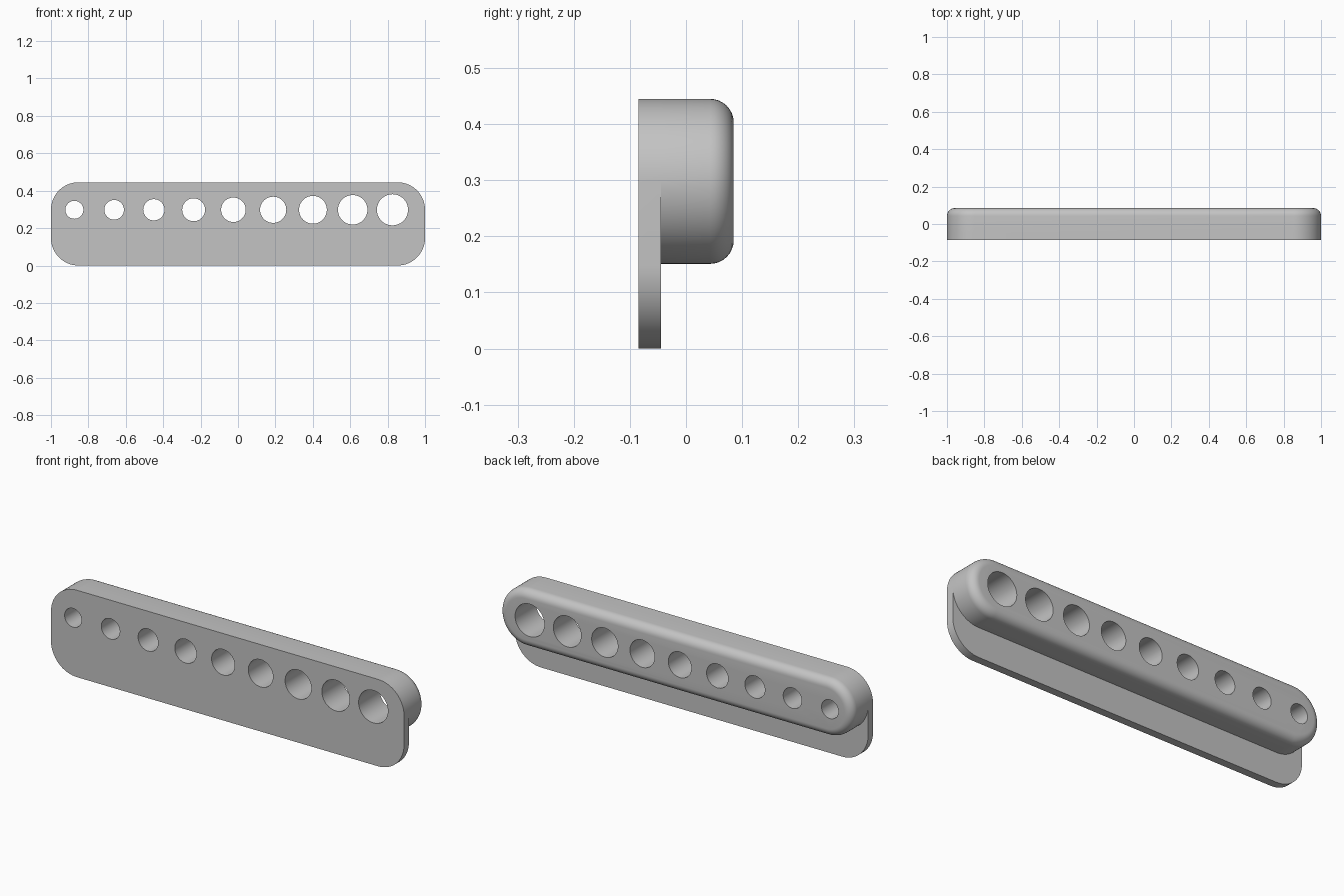
import bpy, bmesh, math

if "Cube" in bpy.data.objects:
    bpy.data.objects.remove(bpy.data.objects["Cube"])

R = 0.147               # end radius of bar and plate corners
TOP = 0.445
CZ = TOP - R            # height of the hole line and bar axis
CX = 1.0 - R
Y_FRONT, Y_LEDGE, Y_BACK = -0.085, -0.045, 0.085
FILLET = 0.042
N = 16                  # segments per quarter turn

grey = bpy.data.materials.new("grey")
grey.diffuse_color = (0.55, 0.55, 0.55, 1)
grey.use_nodes = True
grey.node_tree.nodes["Principled BSDF"].inputs["Base Color"].default_value = grey.diffuse_color


def arc(cx, cz, r, start):
    """Quarter turn, anticlockwise from the start angle in degrees."""
    angles = [math.radians(start + 90 * i / N) for i in range(N + 1)]
    return [(cx + r * math.cos(a), cz + r * math.sin(a)) for a in angles]


def upper(r):
    return arc(CX, CZ, r, 0) + arc(-CX, CZ, r, 90)


def lower(r, cz):
    return arc(-CX, cz, r, 180) + arc(CX, cz, r, 270)


bm = bmesh.new()


def ring(points, y):
    return [bm.verts.new((x, y, z)) for x, z in points]


def bridge(a, b):
    for i in range(len(a)):
        j = (i + 1) % len(a)
        bm.faces.new((a[i], a[j], b[j], b[i]))


# Front plate: closed front face and rim
front = ring(upper(R) + lower(R, R), Y_FRONT)
bm.faces.new(front)
shared = ring(upper(R), Y_LEDGE)
plate_low = ring(lower(R, R), Y_LEDGE)
bridge(front, shared + plate_low)

# Ledge between the plate's lower edge and the underside of the bar
bar_low = [shared[-1]] + ring(lower(R, CZ)[1:-1], Y_LEDGE) + [shared[0]]
bm.faces.new((shared[-1], plate_low[0], plate_low[1], bar_low[1]))
for i in range(1, len(bar_low) - 2):
    bm.faces.new((bar_low[i], plate_low[i], plate_low[i + 1], bar_low[i + 1]))
bm.faces.new((bar_low[-2], plate_low[-2], plate_low[-1], shared[0]))

# Bar: straight wall, rounded back edge and flat back
loop = shared + bar_low[1:-1]
for k in range(9):
    a = math.radians(90 * k / 8)
    r = R - FILLET * (1 - math.cos(a))
    nxt = ring(upper(r) + lower(r, CZ)[1:-1], Y_BACK - FILLET + FILLET * math.sin(a))
    bridge(loop, nxt)
    loop = nxt
bm.faces.new(loop)
bmesh.ops.recalc_face_normals(bm, faces=bm.faces)

mesh = bpy.data.meshes.new("hole_gauge")
bm.to_mesh(mesh)
bm.free()
mesh.materials.append(grey)
body = bpy.data.objects.new("hole_gauge", mesh)
bpy.context.collection.objects.link(body)

# Nine through holes growing evenly from left to right
cutters = []
for i in range(9):
    bpy.ops.mesh.primitive_cylinder_add(
        vertices=48, radius=0.048 + 0.0044 * i, depth=0.5,
        location=(-0.875 + 0.2126 * i, 0, CZ), rotation=(math.pi / 2, 0, 0))
    cutter = bpy.context.object
    cutter.name = "hole_cutter"
    cutter.hide_render = True
    cutter.data.materials.append(grey)
    cut = body.modifiers.new("hole", 'BOOLEAN')
    cut.operation = 'DIFFERENCE'
    cut.solver = 'EXACT'
    cut.object = cutter
    cutters.append(cutter)

bpy.ops.object.select_all(action='DESELECT')
body.select_set(True)
bpy.context.view_layer.objects.active = body
for name in [m.name for m in body.modifiers]:
    bpy.ops.object.modifier_apply(modifier=name)
for cutter in cutters:
    bpy.data.objects.remove(cutter)
bpy.ops.object.shade_smooth_by_angle(angle=math.radians(30))
